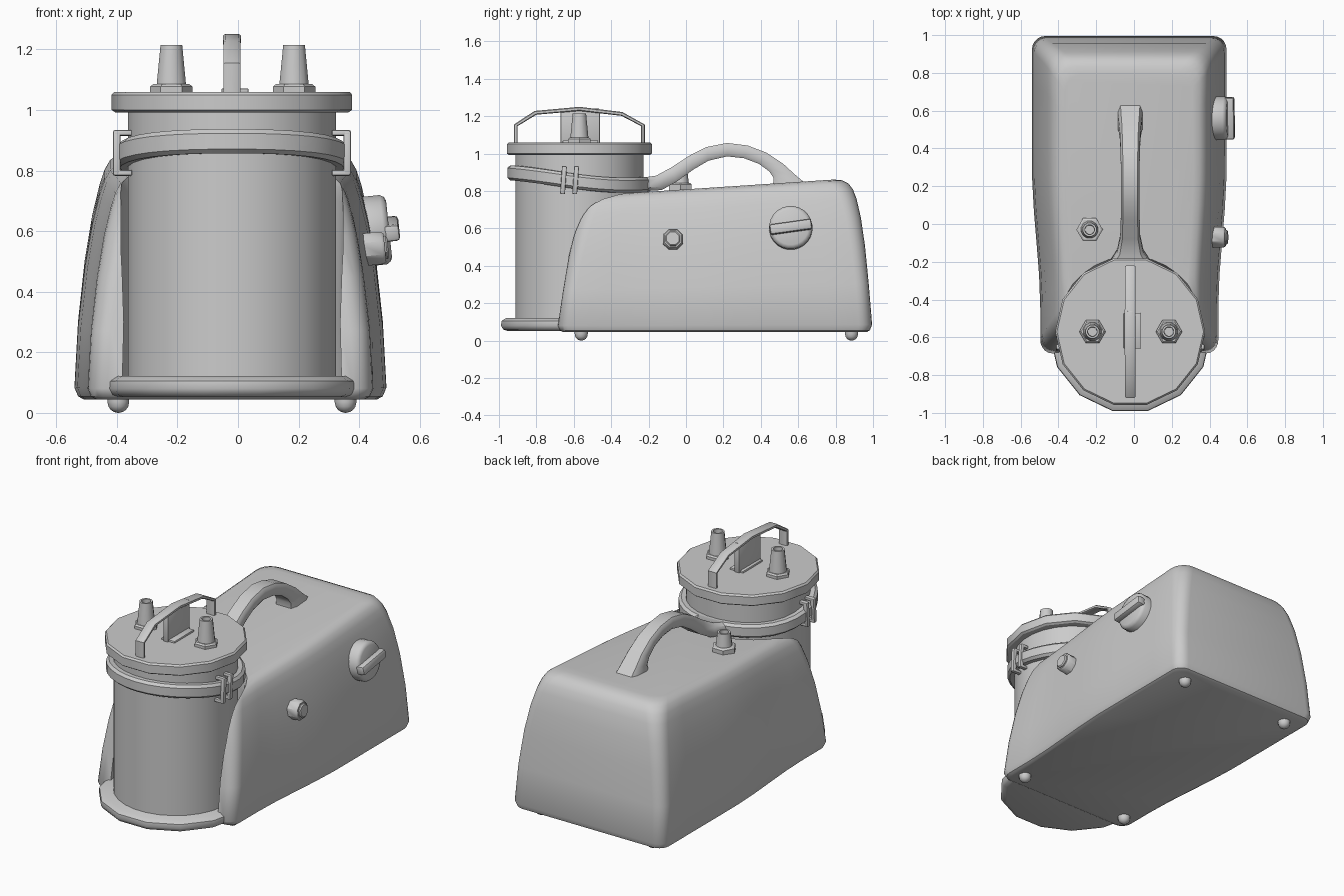
import bpy, bmesh, math
from mathutils import Matrix, Vector

if "Cube" in bpy.data.objects:
    bpy.data.objects.remove(bpy.data.objects["Cube"])

CX, CY = -0.02, -0.57          # canister axis


def finish(name, bm, angle=38, mat=None):
    bmesh.ops.recalc_face_normals(bm, faces=bm.faces[:])
    me = bpy.data.meshes.new(name)
    if mat:
        bm.transform(mat)
    bm.to_mesh(me)
    bm.free()
    me.shade_smooth()
    me.set_sharp_from_angle(angle=math.radians(angle))
    ob = bpy.data.objects.new(name, me)
    bpy.context.collection.objects.link(ob)
    return ob


def loft(name, rings, loop=False, angle=38, mat=None):
    bm = bmesh.new()
    vs = [[bm.verts.new(p) for p in r] for r in rings]
    n = len(vs[0])
    pairs = list(zip(vs, vs[1:])) + ([(vs[-1], vs[0])] if loop else [])
    for a, b in pairs:
        for i in range(n):
            j = (i + 1) % n
            bm.faces.new((a[i], a[j], b[j], b[i]))
    if not loop:
        bm.faces.new(vs[0])
        bm.faces.new(vs[-1])
    return finish(name, bm, angle, mat)


def turned(name, c, prof, n, angle=38, mat=None):
    # prof: (radius, height) pairs around a vertical axis at c
    ang = [2 * math.pi * (i + 0.5) / n + math.pi / 2 for i in range(n)]
    rings = [[(c[0] + r * math.cos(a), c[1] + r * math.sin(a), c[2] + z) for a in ang]
             for r, z in prof]
    return loft(name, rings, angle=angle, mat=mat)


def box(name, size, mat, bevel=0.006):
    bm = bmesh.new()
    bmesh.ops.create_cube(bm, size=1, matrix=Matrix.Diagonal((*size, 1)))
    bmesh.ops.bevel(bm, geom=bm.edges[:], offset=bevel, segments=2, affect='EDGES', profile=0.5)
    return finish(name, bm, 38, mat)


SECTION = [(-1, .22), (-.78, 0), (.78, 0), (1, .22), (1, .78), (.78, 1), (-.78, 1), (-1, .78)]


def strip(name, rows):
    # rows: outer y, outer z, inner y, inner z, half width
    return loft(name, [[(CX + a * w, yi + b * (yo - yi), zi + b * (zo - zi)) for a, b in SECTION]
                       for yo, zo, yi, zi, w in rows])


# Housing: rounded rings stacked upward, narrowing at the front
def taper(y):
    s = min(1, max(0, (0.3 - y) / 0.75))
    return 1 - 0.085 * s * s * (3 - 2 * s)


def housing_ring(z, yf, yb, hw, r):
    pts = []
    for k in range(6):
        a = math.pi / 2 * k / 5
        pts.append((hw - r + r * math.sin(a), yf + r - r * math.cos(a)))
    for k in range(1, 9):
        pts.append((hw, yf + r + (yb - yf - 2 * r) * k / 9))
    for k in range(6):
        a = math.pi / 2 * k / 5
        pts.append((hw - r + r * math.cos(a), yb - r + r * math.sin(a)))
    t = (z - 0.045) / (0.86 - 0.045)
    full = pts + [(-x, y) for x, y in reversed(pts)]
    return [(-0.025 + x * taper(y), y, 0.045 + t * (0.809 + 0.066 * y - 0.045)) for x, y in full]


levels = [(.045, -.655, .965, .485, .06), (.055, -.672, .983, .503, .065),
          (.085, -.685, .995, .515, .07), (.3, -.657, .977, .503, .07),
          (.5, -.627, .957, .481, .075), (.65, -.597, .935, .456, .08),
          (.75, -.572, .912, .432, .085), (.80, -.555, .893, .416, .09),
          (.835, -.53, .868, .397, .09), (.853, -.50, .835, .372, .09),
          (.86, -.465, .79, .34, .09)]
housing = loft("housing", [housing_ring(*l) for l in levels])

# Recess that receives the canister
cutter = turned("recess_cutter", (CX, CY, 0),
                [(.378, .115), (.368, .3), (.368, .7), (.378, .75), (.40, .80), (.44, .95)], 32)
cutter.hide_render = True
mod = housing.modifiers.new("recess", 'BOOLEAN')
mod.operation, mod.solver, mod.object = 'DIFFERENCE', 'EXACT', cutter
bpy.context.view_layer.update()
me = bpy.data.meshes.new_from_object(housing.evaluated_get(bpy.context.evaluated_depsgraph_get()))
housing.modifiers.clear()
housing.data = me
me.shade_smooth()
me.set_sharp_from_angle(angle=math.radians(38))
bpy.data.objects.remove(cutter)

# Base lip, canister and lid
turned("base_lip", (CX, CY, 0), [(.395, .052), (.418, .06), (.43, .08), (.427, .105), (.40, .122)], 14, 50)
turned("canister", (CX, CY, 0), [(.345, .10), (.345, 1.0)], 28)
turned("lid", (CX, CY, 0), [(.385, .992), (.397, 1.0), (.397, 1.05), (.388, 1.06)], 14, 30)

# Lid grip and its centre web
strip("lid_grip", [(-.92, 1.05, -.90, 1.05, .028), (-.92, 1.155, -.90, 1.147, .028),
                   (-.81, 1.228, -.80, 1.208, .028), (-.57, 1.25, -.57, 1.228, .03),
                   (-.34, 1.222, -.345, 1.202, .028), (-.22, 1.155, -.24, 1.147, .028),
                   (-.22, 1.05, -.24, 1.05, .028)])
box("lid_grip_web", (.034, .21, .19), Matrix.Translation((CX, -.565, 1.145)))
box("lid_grip_web_foot", (.09, .19, .016), Matrix.Translation((CX + .01, -.565, 1.063)), .005)

# Hose nozzles with hexagonal flanges
for name, c, h in (("left_nozzle", (-.22, CY, 1.055), .16),
                   ("right_nozzle", (.185, CY, 1.055), .16),
                   ("housing_nozzle", (-.235, -.03, .79), .13)):
    turned(name + "_flange", c, [(.07, 0), (.07, .022 if h > .15 else .045), (.06, .03 if h > .15 else .052)], 6)
    turned(name, c, [(.053, 0), (.037, h), (.026, h), (.024, h - .06)], 12)

# Strap ring around the canister, dipping toward the back
strap = []
for i in range(32):
    a = 2 * math.pi * i / 32
    s = (1 - math.sin(a)) / 2                       # 1 at front, 0 at back
    zc = .835 + .062 * s - .035 * math.sin(math.pi * s) * (1 - s)
    strap.append([(CX + r * math.cos(a), CY + r * math.sin(a), zc + dz) for r, dz in
                  ((.342, -.04), (.37, -.04), (.385, -.026), (.385, .026), (.37, .04), (.342, .04))])
loft("strap", strap, loop=True)

# Strap clamps on both sides
for side, sx in (("left", -1), ("right", 1)):
    for k, y in enumerate((-.655, -.59)):
        tilt = Matrix.Translation((CX + sx * .38, y, .858)) @ Matrix.Rotation(math.radians(-4), 4, 'X')
        box(f"{side}_clamp_{k + 1}", (.025, .026, .15), tilt)
        for dz in (-.066, .066):
            box(f"{side}_clamp_{k + 1}_hook", (.06, .026, .018),
                tilt @ Matrix.Translation((-sx * .02, 0, dz)), .004)

# Carrying handle
strip("carry_handle", [(-.23, .872, -.21, .80, .12), (-.16, .882, -.13, .805, .07),
                       (-.08, .925, -.05, .85, .053), (.02, .99, .04, .915, .05),
                       (.11, 1.035, .12, .962, .05), (.22, 1.057, .22, .985, .05),
                       (.33, 1.043, .31, .975, .05), (.43, 1.005, .39, .945, .052),
                       (.52, .945, .445, .905, .056), (.58, .89, .468, .87, .062),
                       (.645, .835, .465, .82, .067)])

# Control knob and port button on the right side
side = Matrix.Rotation(math.radians(84), 4, 'Y')
knob = Matrix.Translation((.435, .56, .60)) @ side
turned("knob", (0, 0, 0), [(.116, -.02), (.116, .045), (.108, .058), (.095, .064)], 24, mat=knob)
box("knob_grip", (.055, .225, .055),
    knob @ Matrix.Translation((0, 0, .07)) @ Matrix.Rotation(math.radians(8), 4, 'Z')
    , .012)
port = Matrix.Translation((.43, -.07, .54)) @ side
turned("port_ring", (0, 0, 0), [(.058, -.03), (.058, .045), (.05, .055)], 8, mat=port)
turned("port_button", (0, 0, 0), [(.042, 0), (.042, .06), (.036, .066)], 8, mat=port)

# Rounded feet
dome = [(.036 * math.sin(math.radians(a)), .036 - .036 * math.cos(math.radians(a)))
        for a in (4, 25, 45, 65, 90)] + [(.036, .06)]
for fy, row in ((-.56, "front"), (.885, "rear")):
    for fx, col in ((-.395, "left"), (.355, "right")):
        turned(f"{row}_{col}_foot", (fx, fy, 0), dome, 14)
